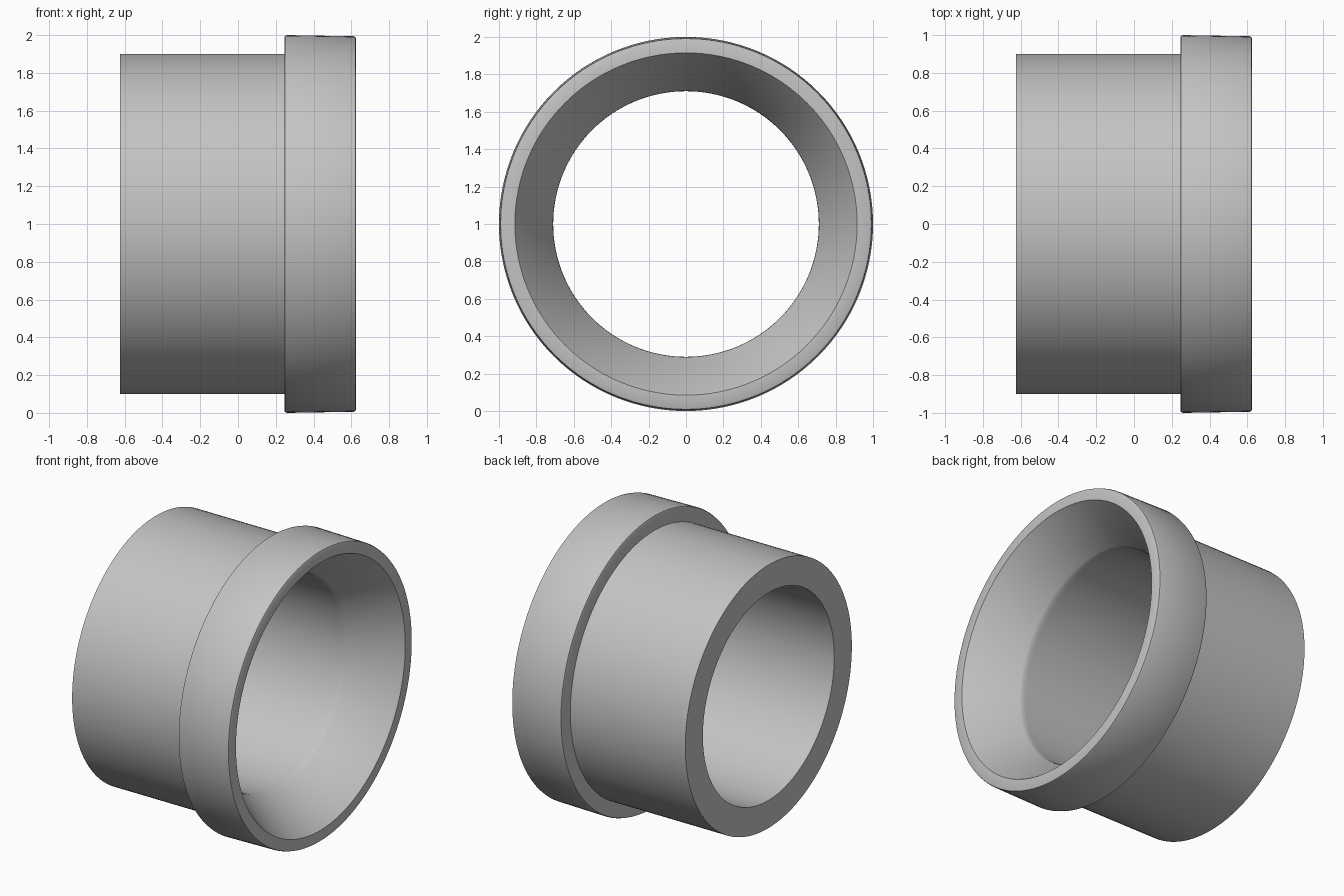
import bpy, bmesh
from math import pi
from mathutils import Matrix, Vector

cube = bpy.data.objects.get("Cube")
if cube:
    bpy.data.objects.remove(cube, do_unlink=True)

grey = bpy.data.materials.new("plain grey")
grey.use_nodes = True
colour = (0.55, 0.55, 0.55, 1)
grey.diffuse_color = colour
grey.node_tree.nodes["Principled BSDF"].inputs["Base Color"].default_value = colour

# Closed wall section as (position along x, radius)
section = [
    (-0.625, 0.71), (-0.625, 0.90), (0.245, 0.90),       # sleeve
    (0.245, 0.985), (0.249, 0.996), (0.26, 1.0),         # collar back edge
    (0.612, 0.994), (0.621, 0.991), (0.625, 0.982),      # collar front edge
    (0.625, 0.915), (0.325, 0.717), (0.305, 0.711), (0.28, 0.71),  # flared mouth
]

# Turn the section around the x axis
bm = bmesh.new()
verts = [bm.verts.new((x, 0, r)) for x, r in section]
edges = [bm.edges.new((a, b)) for a, b in zip(verts, verts[1:] + verts[:1])]
bmesh.ops.spin(bm, geom=verts + edges, cent=(0, 0, 0), axis=(1, 0, 0),
               angle=2 * pi, steps=128, use_merge=True)
bmesh.ops.remove_doubles(bm, verts=bm.verts, dist=0.0001)
bmesh.ops.translate(bm, verts=bm.verts, vec=(0, 0, 1))
bmesh.ops.recalc_face_normals(bm, faces=bm.faces)

mesh = bpy.data.meshes.new("flanged_bushing")
bm.to_mesh(mesh)
bm.free()
mesh.materials.append(grey)
bushing = bpy.data.objects.new("flanged_bushing", mesh)
bpy.context.collection.objects.link(bushing)

# Smooth round walls, sharp rims
bpy.ops.object.select_all(action='DESELECT')
bushing.select_set(True)
bpy.context.view_layer.objects.active = bushing
bpy.ops.object.shade_smooth_by_angle(angle=pi / 6)
